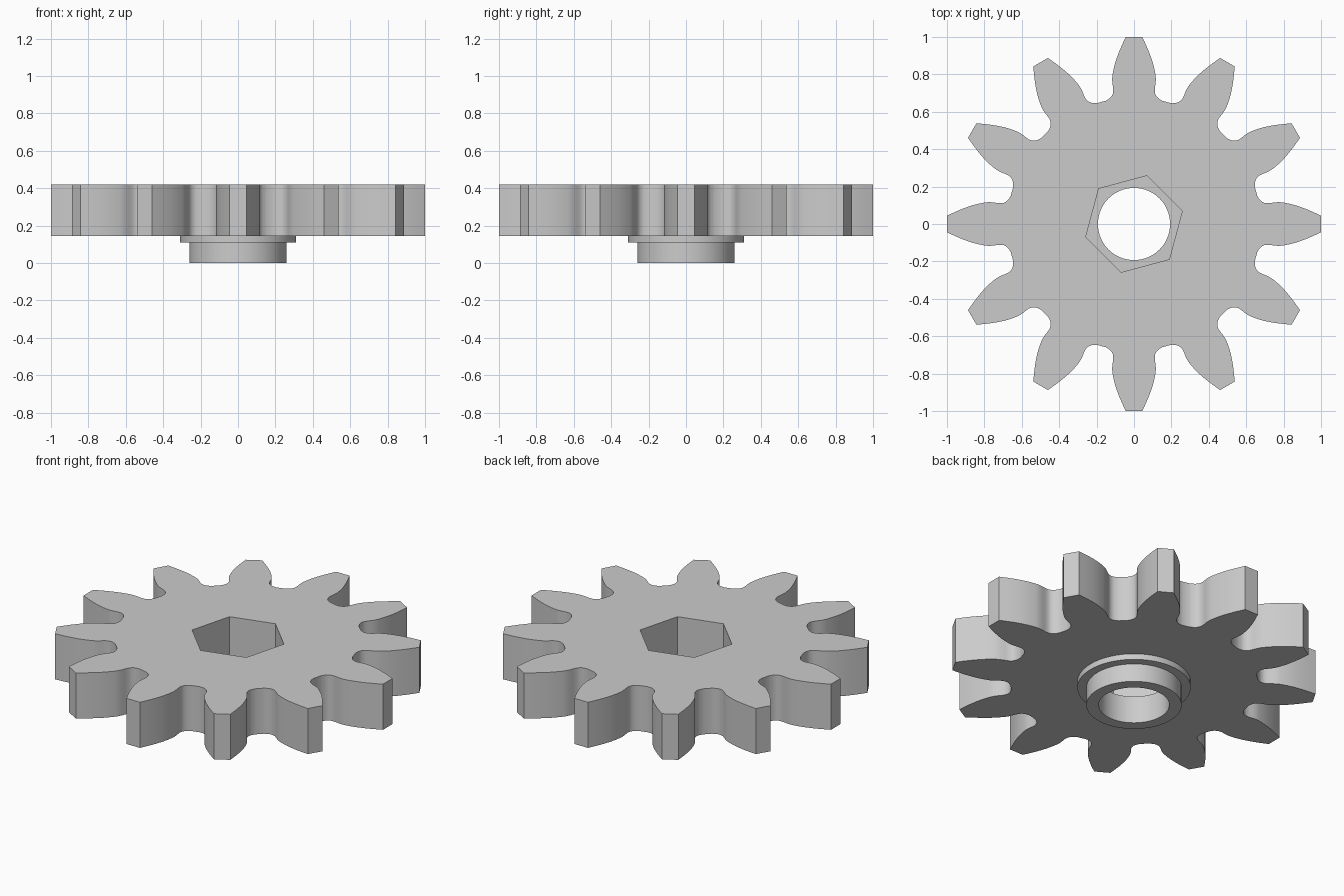
import bpy, bmesh
from math import sin, cos, pi, radians
from mathutils import Vector, Matrix

if "Cube" in bpy.data.objects:
    bpy.data.objects.remove(bpy.data.objects["Cube"], do_unlink=True)

TEETH = 12
BOTTOM, TOP = 0.145, 0.42

grey = bpy.data.materials.new("plain grey")
grey.use_nodes = True
grey.diffuse_color = (0.6, 0.6, 0.6, 1)
grey.node_tree.nodes["Principled BSDF"].inputs["Base Color"].default_value = (0.6, 0.6, 0.6, 1)


def prism(name, outline, z0, z1):
    """Extrude a closed 2D outline from z0 to z1."""
    bm = bmesh.new()
    face = bm.faces.new([bm.verts.new((p[0], p[1], z0)) for p in outline])
    side = bmesh.ops.extrude_face_region(bm, geom=[face])
    top = [v for v in side["geom"] if isinstance(v, bmesh.types.BMVert)]
    bmesh.ops.translate(bm, verts=top, vec=(0, 0, z1 - z0))
    bmesh.ops.recalc_face_normals(bm, faces=bm.faces)
    mesh = bpy.data.meshes.new(name)
    bm.to_mesh(mesh)
    bm.free()
    mesh.materials.append(grey)
    obj = bpy.data.objects.new(name, mesh)
    bpy.context.collection.objects.link(obj)
    return obj


def polygon(radius, sides, start=0.0):
    return [(radius * cos(start + 2 * pi * i / sides),
             radius * sin(start + 2 * pi * i / sides)) for i in range(sides)]


def smooth_path(points, steps=4):
    """Catmull-Rom curve through the points."""
    pts = [Vector(p) for p in points]
    pts = [2 * pts[0] - pts[1]] + pts + [2 * pts[-1] - pts[-2]]
    path = []
    for a, b, c, d in zip(pts, pts[1:], pts[2:], pts[3:]):
        for k in range(steps):
            t = k / steps
            path.append(0.5 * (2 * b + (c - a) * t + (2 * a - 5 * b + 4 * c - d) * t ** 2
                               + (3 * b - a - 3 * c + d) * t ** 3))
    return path + [pts[-2]]


# One tooth pointing along +y: right flank from the tip to the root fillet
flank = smooth_path([(0.045, 0.999), (0.076, 0.93), (0.101, 0.86), (0.115, 0.795),
                     (0.116, 0.76), (0.111, 0.72), (0.114, 0.695), (0.127, 0.675), (0.15, 0.659)])
tooth = [Vector((-p.x, p.y)) for p in reversed(flank)] + flank
outline = [Matrix.Rotation(-2 * pi * i / TEETH, 2) @ p for i in range(TEETH) for p in tooth]
gear = prism("gear_wheel", outline, BOTTOM, TOP)


def combine(operation, other):
    mod = gear.modifiers.new(operation.lower(), "BOOLEAN")
    mod.operation, mod.solver, mod.object = operation, "EXACT", other
    bpy.context.view_layer.objects.active = gear
    bpy.ops.object.modifier_apply(modifier=mod.name)
    bpy.data.objects.remove(other, do_unlink=True)


# Shoulder and hub below the wheel
combine("UNION", prism("shoulder", polygon(0.31, 64), 0.11, 0.25))
combine("UNION", prism("hub", polygon(0.26, 64), 0, 0.2))
# Hexagonal socket from above and round bore through the hub
combine("DIFFERENCE", prism("hex_socket", polygon(0.267, 6, radians(15)), 0.165, 0.6))
combine("DIFFERENCE", prism("bore", polygon(0.193, 64), -0.1, 0.5))

bpy.ops.object.select_all(action="DESELECT")
gear.select_set(True)
bpy.context.view_layer.objects.active = gear
bpy.ops.object.shade_smooth_by_angle(angle=radians(30))
